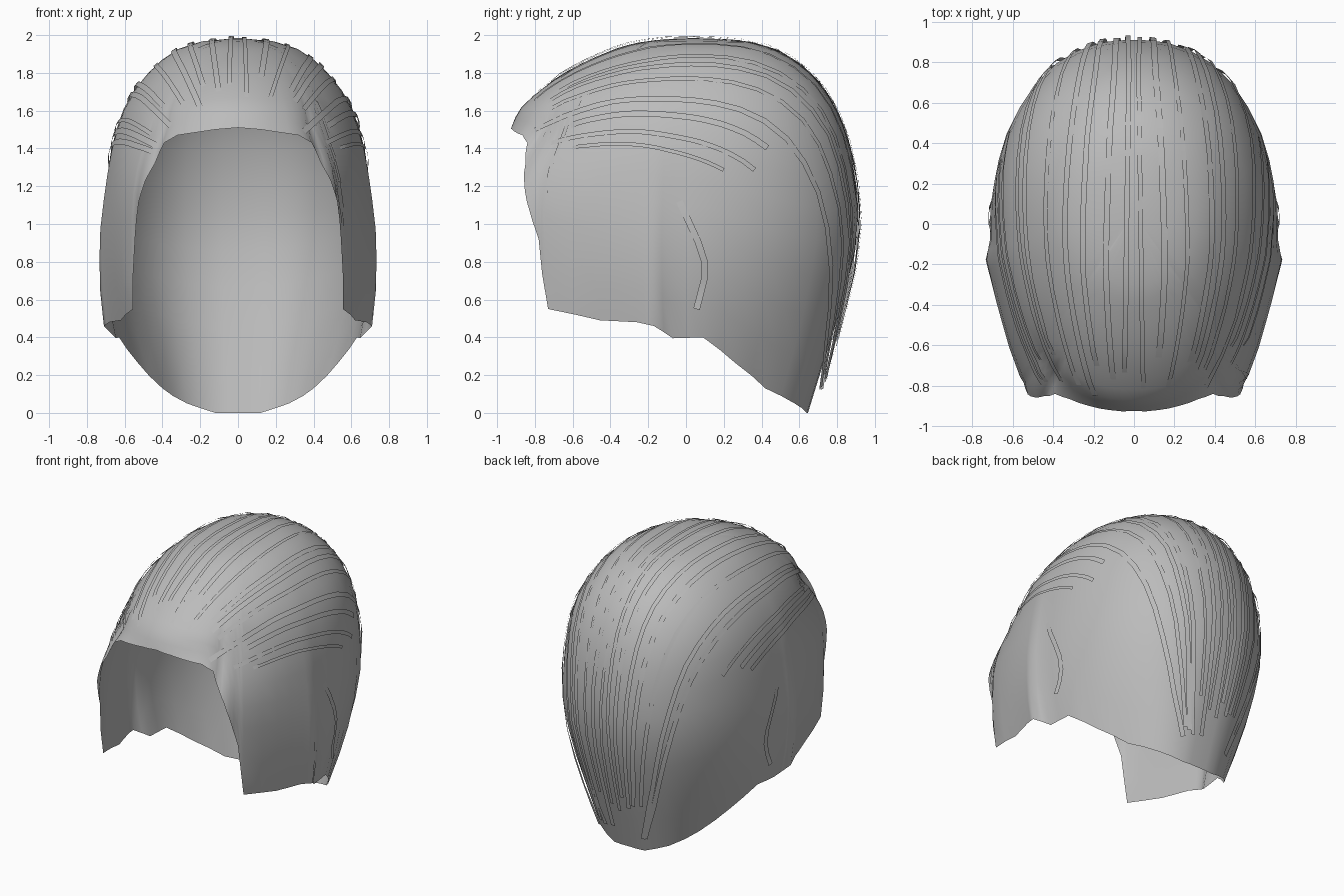
import bpy, bmesh, math, random
from mathutils import Vector
from mathutils.bvhtree import BVHTree

random.seed(4)
if "Cube" in bpy.data.objects:
    bpy.data.objects.remove(bpy.data.objects["Cube"])

TOP, AXIS_Y, ROWS = 1.985, 0.05, 14

# Head size by height: z, half width, front depth, back depth
LEVELS = [(1.985, 0, 0, 0), (1.95, .26, .35, .37), (1.9, .36, .49, .47),
          (1.8, .475, .69, .61), (1.7, .555, .83, .69), (1.6, .61, .935, .75),
          (1.5, .645, .98, .79), (1.4, .67, 1.1, .82), (1.25, .69, 1.25, .845),
          (1.1, .703, 1.32, .86), (.9, .71, 1.31, .855), (.55, .67, 1.39, .77),
          (.13, .56, 1.4, .64), (0, .5, 1.4, .60)]
# Left half of the cap's lower edge, front to nape
EDGE = [(0, -.925, 1.51), (.12, -.92, 1.5), (.22, -.9, 1.485), (.32, -.865, 1.47),
        (.39, -.84, 1.43), (.44, -.85, 1.32), (.49, -.857, 1.23), (.525, -.843, 1.12),
        (.545, -.78, .92), (.555, -.73, .55), (.62, -.455, .49), (.68, -.26, .48),
        (.71, -.17, .46), (.645, -.07, .395), (.63, .09, .4), (.53, .26, .265),
        (.4, .42, .13), (.27, .575, .05), (.12, .64, 0), (0, .645, 0)]


def head_size(z):
    """Smoothly interpolated half width, front and back depth at a height."""
    s = math.sqrt(max(0, TOP - z))
    knots = [math.sqrt(TOP - row[0]) for row in LEVELS]
    i = max(k for k in range(len(knots) - 1) if knots[k] <= s + 1e-9)
    h = knots[i + 1] - knots[i]
    u = (s - knots[i]) / h

    def slope(k, c):
        a, b = max(k - 1, 0), min(k + 1, len(knots) - 1)
        return (LEVELS[b][c] - LEVELS[a][c]) / (knots[b] - knots[a])

    return [LEVELS[i][c] * (1 + 2 * u) * (1 - u) ** 2 + LEVELS[i + 1][c] * u * u * (3 - 2 * u)
            + h * (slope(i, c) * u * (1 - u) ** 2 - slope(i + 1, c) * u * u * (1 - u))
            for c in (1, 2, 3)]


def radius(angle, z):
    """Distance from the upright axis; angle runs from front to back."""
    w, front, back = head_size(z)
    if w < 1e-6:
        return 0
    sx, cy = abs(math.sin(angle)), math.cos(angle)
    n, depth = (2.03, front) if cy > 0 else (2.2, back)
    return ((sx / w) ** n + (abs(cy) / depth) ** n) ** (-1 / n)


def make_object(name, bm, material):
    mesh = bpy.data.meshes.new(name)
    bm.to_mesh(mesh)
    mesh.materials.append(material)
    for p in mesh.polygons:
        p.use_smooth = True
    obj = bpy.data.objects.new(name, mesh)
    bpy.context.collection.objects.link(obj)


grey = bpy.data.materials.new("hair_grey")
grey.use_nodes = True
grey.diffuse_color = (.5, .5, .5, 1)
grey.node_tree.nodes["Principled BSDF"].inputs["Base Color"].default_value = (.5, .5, .5, 1)

# Columns as angle, edge height and correction to meet the edge, with midpoints
columns = []
for x, y, z in EDGE:
    angle = math.atan2(x, AXIS_Y - y)
    columns.append(Vector((angle, z, math.hypot(x, y - AXIS_Y) / radius(angle, z))))
half = [columns[0]]
for a, b in zip(columns, columns[1:]):
    half += [(a + b) / 2, b]
around = half + [Vector((-c[0], c[1], c[2])) for c in half[-2:0:-1]]

# Hair cap: columns running from the crown to the edge
bm = bmesh.new()
crown = bm.verts.new((0, AXIS_Y, TOP))
grid = []
for angle, low, fix in around:
    column = []
    for j in range(1, ROWS + 1):
        t = j / ROWS
        z = TOP - (TOP - low) * t ** 1.7
        r = radius(angle, z) * (1 + (fix - 1) * t ** 4)
        column.append(bm.verts.new((r * math.sin(angle), AXIS_Y - r * math.cos(angle), z)))
    grid.append(column)
for i, a in enumerate(grid):
    b = grid[(i + 1) % len(grid)]
    bm.faces.new((crown, a[0], b[0]))
    for j in range(ROWS - 1):
        bm.faces.new((a[j], a[j + 1], b[j + 1], b[j]))
bmesh.ops.recalc_face_normals(bm, faces=bm.faces)
if sum(f.normal.dot(f.calc_center_median() - Vector((0, 0, 1))) for f in bm.faces) < 0:
    bmesh.ops.reverse_faces(bm, faces=bm.faces)
make_object("hair_cap", bm, grey)
surface = BVHTree.FromBMesh(bm)
bm.free()


def spline(points, t):
    """Catmull-Rom point through a list of points, t from 0 to 1."""
    p = [points[0] * 2 - points[1]] + points + [points[-1] * 2 - points[-2]]
    f = min(t, .9999) * (len(points) - 1)
    i, u = int(f), f % 1
    a, b, c, d = p[i:i + 4]
    return (b * 2 + (c - a) * u + (a * 2 - b * 5 + c * 4 - d) * u ** 2
            + (b * 3 - a - c * 3 + d) * u ** 3) / 2


def add_strand(bm, points, start, end, width, lift, steps=22):
    """Thin ribbon laid over the cap along a guide path."""
    centre = Vector((0, 0, 1))
    path = []
    for k in range(steps + 1):
        t = start + (end - start) * k / steps
        hit, normal, _, _ = surface.ray_cast(centre, (spline(points, t) - centre).normalized())
        if hit:
            path.append((hit, normal, t))
    rows = []
    for k, (hit, normal, t) in enumerate(path):
        along = path[min(k + 1, len(path) - 1)][0] - path[max(k - 1, 0)][0]
        side = along.cross(normal).normalized() * width / 2
        mid = hit + normal * (.003 if k == 0 else lift + .15 * max(0, t - .75))
        mid.z = min(mid.z, 2)
        rows.append((bm.verts.new(mid - side), bm.verts.new(mid + side)))
    for a, b in zip(rows, rows[1:]):
        bm.faces.new((a[0], a[1], b[1], b[0]))


# Combed strands: from the hairline, over the head, gathering at the nape
STRANDS = 10
for name, sign in (("left", 1), ("right", -1)):
    bm = bmesh.new()
    for i in range(STRANDS):
        s = (i + .5) / STRANDS + random.uniform(-.03, .03)
        lean = math.radians(62) * s
        guide = [Vector((sign * (.03 + .48 * s), -.85, 1.68 - .3 * s)),
                 Vector((sign * math.sin(lean), -.25, 1 + math.cos(lean))),
                 Vector((sign * .66 * s, .72 - .36 * s, 1.7 - .62 * s)),
                 Vector((sign * (.02 + .22 * s), .68, .12))]
        start = random.uniform(0, .12)
        end = random.uniform(.9, 1) if s < .72 else random.uniform(.56, .66)
        add_strand(bm, guide, start, end, random.uniform(.02, .035), random.uniform(.008, .014))
    # Loose strand in front of the ear
    add_strand(bm, [Vector((sign, -.05, 1.17)), Vector((sign, .14, .7)),
                    Vector((sign, .07, .3))], 0, .95, .035, .01, 6)
    make_object(name + "_strands", bm, grey)
    bm.free()
